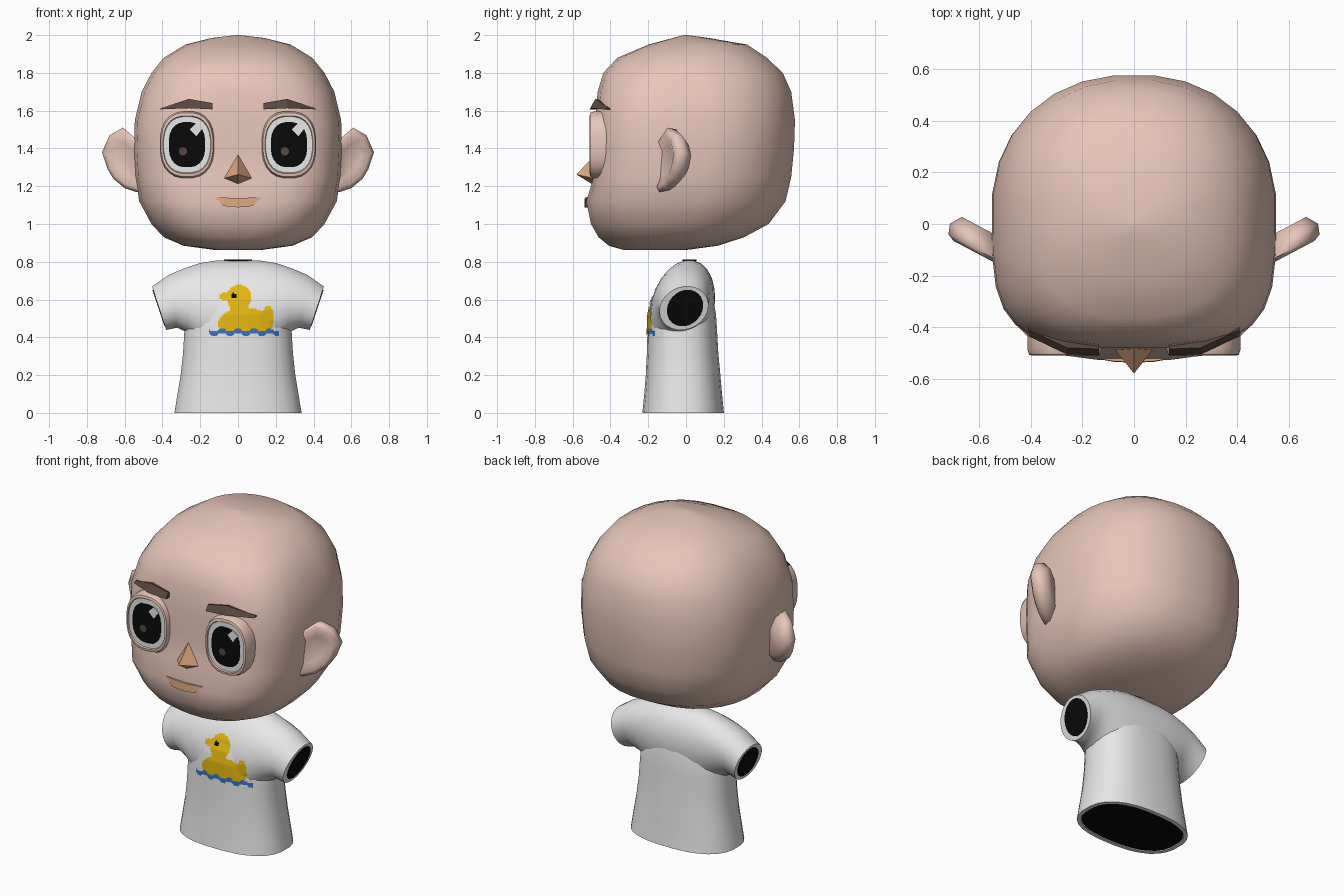
import bpy, bmesh, math
from mathutils import Vector
from mathutils.bvhtree import BVHTree

if "Cube" in bpy.data.objects:
    bpy.data.objects.remove(bpy.data.objects["Cube"])


def material(name, rgb):
    m = bpy.data.materials.new(name)
    m.diffuse_color = (*rgb, 1)
    m.use_nodes = True
    m.node_tree.nodes["Principled BSDF"].inputs["Base Color"].default_value = m.diffuse_color
    return m


SKIN = material("skin", (0.80, 0.56, 0.48))
WHITE = material("white", (0.84, 0.84, 0.84))
BLACK = material("black", (0.003, 0.003, 0.003))
BROWN = material("dark brown", (0.095, 0.065, 0.05))
TAN = material("orange tan", (0.72, 0.39, 0.21))
YELLOW = material("yellow", (0.78, 0.48, 0.005))
BLUE = material("blue", (0.04, 0.17, 0.52))


def build(name, verts, faces, mats, angle=50, indices=None):
    me = bpy.data.meshes.new(name)
    me.from_pydata([tuple(v) for v in verts], [], faces)
    for m in mats:
        me.materials.append(m)
    if indices:
        me.polygons.foreach_set("material_index", indices)
    bm = bmesh.new()
    bm.from_mesh(me)
    if indices is None:
        bmesh.ops.recalc_face_normals(bm, faces=bm.faces)
    bm.to_mesh(me)
    bm.free()
    ob = bpy.data.objects.new(name, me)
    bpy.context.collection.objects.link(ob)
    if angle:
        bpy.ops.object.select_all(action='DESELECT')
        ob.select_set(True)
        bpy.context.view_layer.objects.active = ob
        bpy.ops.object.shade_smooth_by_angle(angle=math.radians(angle))
    return ob


def loft(name, rings, mat, angle=50):
    n = len(rings[0])
    verts = [v for r in rings for v in r]
    faces = [(k * n + i, k * n + (i + 1) % n, (k + 1) * n + (i + 1) % n, (k + 1) * n + i)
             for k in range(len(rings) - 1) for i in range(n)]
    faces += [tuple(range(n)), tuple(range(len(verts) - n, len(verts)))]
    return build(name, verts, faces, [mat], angle)


def oval(n, ea=2.0, eb=2.0):
    """Unit superellipse; ea is the exponent of the upper half, eb of the lower."""
    pts = []
    for i in range(n):
        t = 2 * math.pi * (i + 0.5) / n
        c, s = math.cos(t), math.sin(t)
        e = 2 / (ea if s > 0 else eb)
        pts.append((math.copysign(abs(c) ** e, c), math.copysign(abs(s) ** e, s)))
    return pts


def level(z, half, front, back, ef=2.2, eb=2.2, n=28, cy=None):
    """Horizontal ring with its own front and back depth."""
    cy = (front + back) / 2 if cy is None else cy
    return [Vector((half * u, cy + v * (back - cy if v > 0 else cy - front), z))
            for u, v in oval(n, eb, ef)]


def plate(name, pts, y0, y1, mat, angle=30):
    """Front-facing outline of (x, z) points, between depths y0 and y1."""
    return loft(name, [[Vector((x, y, z)) for x, z in pts] for y in (y0, y1)], mat, angle)


# Head
head = [(0.862, 0.12, -0.33, 0.00, 2.2), (0.885, 0.29, -0.41, 0.17, 2.4),
        (0.93, 0.395, -0.465, 0.31, 2.6), (1.00, 0.46, -0.505, 0.44, 2.9),
        (1.12, 0.525, -0.53, 0.53, 3.2), (1.25, 0.545, -0.49, 0.56, 3.6),
        (1.40, 0.553, -0.483, 0.575, 3.7), (1.55, 0.548, -0.483, 0.58, 3.6),
        (1.70, 0.512, -0.47, 0.56, 3.2), (1.80, 0.46, -0.44, 0.515, 2.8),
        (1.88, 0.395, -0.365, 0.43, 2.5), (1.95, 0.28, -0.20, 0.325, 2.2),
        (1.985, 0.14, -0.07, 0.12, 2.0), (2.0, 0.01, -0.01, 0.01, 2.0)]
loft("head", [level(z, w, f, b, e) for z, w, f, b, e in head], SKIN, 70)

# Ears: dished front, rounded back
EAR = [(0.51, 1.43), (0.55, 1.46), (0.61, 1.51), (0.68, 1.47), (0.72, 1.38),
       (0.69, 1.29), (0.66, 1.24), (0.60, 1.19), (0.54, 1.17), (0.51, 1.17)]
for side, s in (("left", 1), ("right", -1)):
    rings = []
    for k, d in ((0.5, 0.02), (0.85, 0.0), (1.0, 0.015), (0.95, 0.06), (0.6, 0.11)):
        ring = []
        for x, z in EAR:
            px, pz = 0.59 + (x - 0.59) * k, 1.34 + (z - 1.34) * k
            ring.append(Vector((s * px, -0.145 + (px - 0.55) * 0.53 + d, pz)))
        rings.append(ring)
    loft(side + "_ear", rings, SKIN, 70)

# Eyes: raised lid rim, white, pupil, highlight and glint
for side, cx in (("left", 0.27), ("right", -0.27)):
    def disc(rx, rz, e=2.5, dx=0, dz=0, n=24):
        return [(cx + dx + rx * u, 1.42 + dz + rz * v) for u, v in oval(n, e, e)]
    rim = [(0.145, 0.178, -0.42), (0.145, 0.178, -0.485), (0.138, 0.170, -0.507),
           (0.127, 0.154, -0.510), (0.122, 0.147, -0.496)]
    loft(side + "_eyelid", [[Vector((x, y, z)) for x, z in disc(a, b)] for a, b, y in rim],
         SKIN, 50)
    plate(side + "_eye_white", disc(0.124, 0.149), -0.503, -0.495, WHITE)
    plate(side + "_pupil", disc(0.097, 0.12), -0.506, -0.500, BLACK)
    plate(side + "_eye_glint", disc(0.022, 0.022, 2.2, -0.022, -0.035, 10), -0.508, -0.503, BROWN)
    h = [(0.015, 1.50), (0.05, 1.535), (0.085, 1.51), (0.05, 1.465)]
    plate(side + "_eye_highlight", [(cx + x, z) for x, z in h], -0.509, -0.503, WHITE)

# Eyebrows: tapered wedges following the forehead
for side, s in (("left", 1), ("right", -1)):
    brow = [(0.135, -0.51, 1.607, 1.640), (0.26, -0.505, 1.613, 1.662), (0.41, -0.435, 1.607, 1.613)]
    rings = [[Vector((s * x, y, lo)), Vector((s * x, y + 0.025, hi)),
              Vector((s * x, y + 0.07, hi - 0.01)), Vector((s * x, y + 0.07, lo))]
             for x, y, lo, hi in brow]
    loft(side + "_eyebrow", rings, BROWN, 0)

# Nose: faceted pyramid
build("nose", [(0, -0.47, 1.38), (-0.08, -0.48, 1.24), (0, -0.50, 1.213), (0.08, -0.48, 1.24),
               (0, -0.58, 1.262)],
      [(0, 1, 4), (1, 2, 4), (2, 3, 4), (3, 0, 4), (0, 3, 2, 1)], [TAN], 0)

# Mouth: thin curved strip
lip = [(-0.12, -0.527, 1.138, 1.142), (-0.075, -0.535, 1.095, 1.14), (0, -0.538, 1.088, 1.137),
       (0.075, -0.535, 1.095, 1.14), (0.12, -0.527, 1.138, 1.142)]
loft("mouth", [[Vector((x, y, lo)), Vector((x, y + 0.002, hi)), Vector((x, y + 0.03, hi)),
                Vector((x, y + 0.03, lo))] for x, y, lo, hi in lip], TAN, 0)

# Shirt body, with a turned-in hem
body = [(0.015, 0.31, -0.205, 0.175), (0.0, 0.315, -0.21, 0.18), (0.0, 0.338, -0.232, 0.202),
        (0.1, 0.322, -0.222, 0.192), (0.2, 0.305, -0.214, 0.183), (0.32, 0.292, -0.208, 0.172),
        (0.44, 0.285, -0.205, 0.165), (0.52, 0.28, -0.202, 0.16), (0.59, 0.265, -0.188, 0.148),
        (0.66, 0.22, -0.158, 0.134), (0.72, 0.15, -0.11, 0.11)]
shirt = loft("shirt_body", [level(z, w, f, b, 2.5, 2.5) for z, w, f, b in body], WHITE)
loft("hem_opening", [level(z, 0.312, -0.207, 0.177, 2.5, 2.5) for z in (0.004, 0.012)], BLACK)


# Shoulders and sleeves: one run of tilted sections from cuff to cuff
def section(s, xt, xb, zt, zb, f, b, n=24):
    out = []
    for u, v in oval(n):
        z = (zt + zb) / 2 + v * (zt - zb) / 2
        y = (f + b) / 2 + u * (b - f) / 2 + 0.15 * v * (zt - zb) / 2
        out.append(Vector((s * (xb + (xt - xb) * (v + 1) / 2), y, z)))
    return out


arm = [(0.12, 0.12, 0.808, 0.32, -0.188, 0.148), (0.2, 0.2, 0.795, 0.36, -0.18, 0.142),
       (0.29, 0.26, 0.765, 0.42, -0.165, 0.132), (0.37, 0.32, 0.73, 0.45, -0.15, 0.122),
       (0.455, 0.38, 0.67, 0.438, -0.14, 0.118), (0.45, 0.385, 0.655, 0.455, -0.105, 0.095)]
yoke = loft("shirt_sleeves", [section(-1, *a) for a in reversed(arm)]
            + [section(1, 0, 0, 0.81, 0.30, -0.19, 0.15)] + [section(1, *a) for a in arm], WHITE)
for side, s in (("left", 1), ("right", -1)):
    loft(side + "_sleeve_opening",
         [section(s, 0.447 + d, 0.382 + d, 0.652, 0.458, -0.10, 0.09) for d in (0, 0.007)], BLACK)

# Neck opening
loft("neck_opening", [level(z, 0.075, -0.02, 0.055) for z in (0.805, 0.812)], BLACK)

# Shirt print: small cells laid on the chest, coloured by shape rules
trees = [BVHTree.FromPolygons([v.co.copy() for v in o.data.vertices],
                              [tuple(p.vertices) for p in o.data.polygons])
         for o in (shirt, yoke)]


def chest(x, z):
    hits = [t.ray_cast(Vector((x, -1, z)), Vector((0, 1, 0)))[0] for t in trees]
    return min(h.y for h in hits if h) - 0.004


def inside(x, z, cx, cz, rx, rz):
    return ((x - cx) / rx) ** 2 + ((z - cz) / rz) ** 2 < 1


def print_colour(x, z):
    wave = 0.427 + 0.008 * math.cos(x * 75)
    if -0.155 < x < 0.218 and abs(z - wave) < 0.012:
        return 1
    if inside(x, z, -0.022, 0.62, 0.014, 0.014):
        return 2
    bird = (inside(x, z, 0.005, 0.612, 0.066, 0.066) or inside(x, z, -0.07, 0.615, 0.03, 0.02)
            or inside(x, z, 0.04, 0.475, 0.145, 0.082) or inside(x, z, 0.16, 0.51, 0.03, 0.058)
            or (abs(x - 0.005) < 0.05 and 0.5 < z < 0.6))
    return 0 if bird and z > 0.42 else None


CELL = 0.007
index, verts, faces, mats = {}, [], [], []
for i in range(-24, 34):
    for j in range(56, 99):
        c = print_colour((i + 0.5) * CELL, (j + 0.5) * CELL)
        if c is None:
            continue
        face = []
        for key in ((i, j), (i + 1, j), (i + 1, j + 1), (i, j + 1)):
            if key not in index:
                x, z = key[0] * CELL, key[1] * CELL
                index[key] = len(verts)
                verts.append((x, chest(x, z), z))
            face.append(index[key])
        faces.append(face)
        mats.append(c)
build("shirt_print", verts, faces, [YELLOW, BLUE, BLACK], 60, mats)
